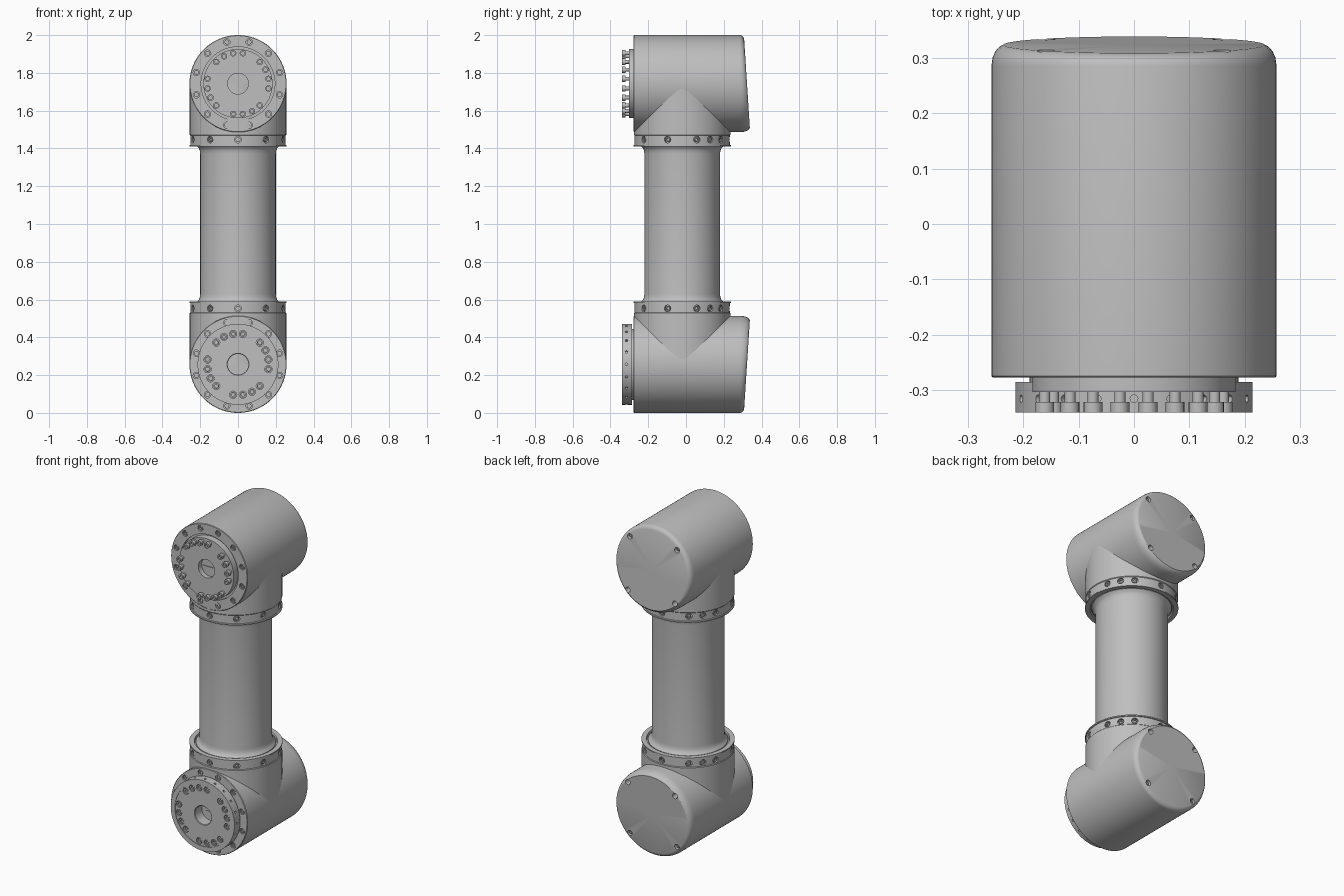
import bpy, bmesh
from math import sin, cos, pi, radians
from mathutils import Matrix

cube = bpy.data.objects.get("Cube")
if cube:
    bpy.data.objects.remove(cube, do_unlink=True)

grey = bpy.data.materials.new("machined grey")
grey.use_nodes = True
COLOUR = (0.52, 0.52, 0.52, 1)
grey.diffuse_color = COLOUR
shader = next(n for n in grey.node_tree.nodes if n.type == 'BSDF_PRINCIPLED')
shader.inputs["Base Color"].default_value = COLOUR

R = 0.257          # joint housing radius
ARM_Y = -0.02      # tube axis offset


def lathe(bm, profile, mat=Matrix(), segs=96, tilt=None):
    """Revolve (radius, height) points around local z; tilt shifts a height."""
    rings = []
    for r, h in profile:
        ring = []
        for i in range(segs if r else 1):
            a = 2 * pi * i / segs
            x, y = r * cos(a), r * sin(a)
            ring.append(bm.verts.new(mat @ Matrix.Translation(
                (x, y, tilt(y, h) if tilt else h)).translation))
        rings.append(ring)
    for a, b in zip(rings, rings[1:]):
        for i in range(segs):
            j = (i + 1) % segs
            if len(a) == 1:
                bm.faces.new((a[0], b[i], b[j]))
            elif len(b) == 1:
                bm.faces.new((a[i], b[0], a[j]))
            else:
                bm.faces.new((a[i], b[i], b[j], a[j]))


def plug(bm, r, h0, h1, mat, segs=20):
    lathe(bm, [(0, h0), (r, h0), (r, h1), (0, h1)], mat, segs)


def screw(bm, r, h0, h1, mat):
    """Cap screw head with a socket."""
    s, d = r * 0.55, h1 - r * 0.6
    lathe(bm, [(0, h0), (r, h0), (r, h1), (s, h1), (s, d), (0, d)], mat, 16)


def finish(name, bm, cutter=None):
    bmesh.ops.recalc_face_normals(bm, faces=bm.faces)
    mesh = bpy.data.meshes.new(name)
    bm.to_mesh(mesh)
    bm.free()
    mesh.materials.append(grey)
    obj = bpy.data.objects.new(name, mesh)
    bpy.context.collection.objects.link(obj)
    if cutter:
        cut = finish(name + "_cutter", cutter)
        cut.hide_render = True
        mod = obj.modifiers.new("holes", 'BOOLEAN')
        mod.operation, mod.solver, mod.object = 'DIFFERENCE', 'EXACT', cut
        deps = bpy.context.evaluated_depsgraph_get()
        mesh = bpy.data.meshes.new_from_object(obj.evaluated_get(deps))
        obj.modifiers.clear()
        obj.data = mesh
        bpy.data.objects.remove(cut, do_unlink=True)
    mesh.shade_smooth()
    mesh.set_sharp_from_angle(angle=radians(28))
    return obj


def around(mat, degrees, r):
    """Frame on a bolt circle, axis parallel to the circle's axis."""
    a = radians(degrees)
    return mat @ Matrix.Translation((r * cos(a), r * sin(a), 0))


def radial(mat, degrees, h):
    """Frame whose z axis points outward from the circle's axis."""
    return (mat @ Matrix.Translation((0, 0, h))
            @ Matrix.Rotation(radians(degrees), 4, 'Z')
            @ Matrix.Rotation(pi / 2, 4, 'Y'))


RIM = [15 + 30 * k for k in range(12)]
CAP = [45, 135, 225, 315]
OUTPUT = [a for a in range(9, 360, 18) if a not in (63, 153, 243, 333)]
COLLAR = [-90 + 36 * k for k in range(10)] + [36, 144]


def joint(name, side):
    # Horizontal frame: local z points to the front
    mat = Matrix.Translation((0, 0, 1 + side * (1 - R))) @ Matrix.Rotation(pi / 2, 4, 'X')

    # Housing with slanted rear cap
    def slant(y, h):
        f = max(0, -h - 0.285) / 0.038
        return h + f * 0.064 * y * side
    housing, holes, screws = bmesh.new(), bmesh.new(), bmesh.new()
    lathe(housing, [(0, 0.262), (0.195, 0.262), (0.195, 0.277), (0.254, 0.277),
                    (R, 0.274), (R, -0.285), (0.255, -0.3), (0.25, -0.311),
                    (0.243, -0.319), (0.235, -0.323), (0, -0.323)], mat, tilt=slant)
    for a in RIM:
        m = around(mat, a, 0.228)
        plug(holes, 0.017, 0.262, 0.29, m)
        screw(screws, 0.013, 0.255, 0.274, m)
    for a in CAP:
        m = around(mat, a, 0.224)
        plug(holes, 0.016, -0.29, -0.4, m)
        screw(screws, 0.012, -0.285, -0.298, m @ Matrix.Identity(4))
    finish(name + "_housing", housing, holes)

    # Output flange on the front
    flange, holes = bmesh.new(), None
    if side > 0:
        lathe(flange, [(0, 0.25), (0.183, 0.25), (0.183, 0.303), (0.055, 0.303),
                       (0.055, 0.27), (0, 0.27)], mat)
        for a in OUTPUT:
            m = around(mat, a, 0.163)
            plug(screws, 0.01, 0.3, 0.322, m)
            screw(screws, 0.017, 0.321, 0.34, m)
    else:
        holes = bmesh.new()
        lathe(flange, [(0, 0.25), (0.188, 0.25), (0.188, 0.285), (0.214, 0.285),
                       (0.214, 0.34), (0.186, 0.34), (0.186, 0.336), (0.058, 0.336),
                       (0.055, 0.333), (0.055, 0.268), (0, 0.268)], mat)
        for a in OUTPUT:
            m = around(mat, a, 0.163)
            plug(holes, 0.019, 0.318, 0.36, m)
            screw(screws, 0.016, 0.31, 0.334, m)
        for k in range(20):
            plug(holes, 0.007, 0.2, 0.23, radial(mat, 18 * k, 0.315), 12)
    finish(name + "_output_flange", flange, holes)

    # Neck and bolted collar that meet the tube
    up = Matrix.Translation((0, ARM_Y, 1)) @ Matrix.Diagonal((1, 1, side, 1))
    neck, holes = bmesh.new(), bmesh.new()
    lathe(neck, [(0, 0.42), (0.226, 0.42), (0.229, 0.41), (R, 0.41), (R, 0.417),
                 (0.252, 0.419), (0.252, 0.468), (0.2555, 0.472),
                 (0.2555, 0.743), (0, 0.743)], up)
    for a in COLLAR:
        m = radial(up, a, 0.447)
        plug(holes, 0.018, 0.238, 0.28, m)
        screw(screws, 0.013, 0.23, 0.249, m)
    finish(name + "_neck", neck, holes)
    finish(name + "_screws", screws)


joint("upper", 1)
joint("lower", -1)

# Arm tube with flared ends
flare = [(0.2, 0.37), (0.202, 0.388), (0.208, 0.402), (0.22, 0.414), (0.22, 0.43), (0, 0.43)]
tube = bmesh.new()
lathe(tube, [(r, -h) for r, h in reversed(flare)] + flare,
      Matrix.Translation((0, ARM_Y, 1)))
finish("arm_tube", tube)
